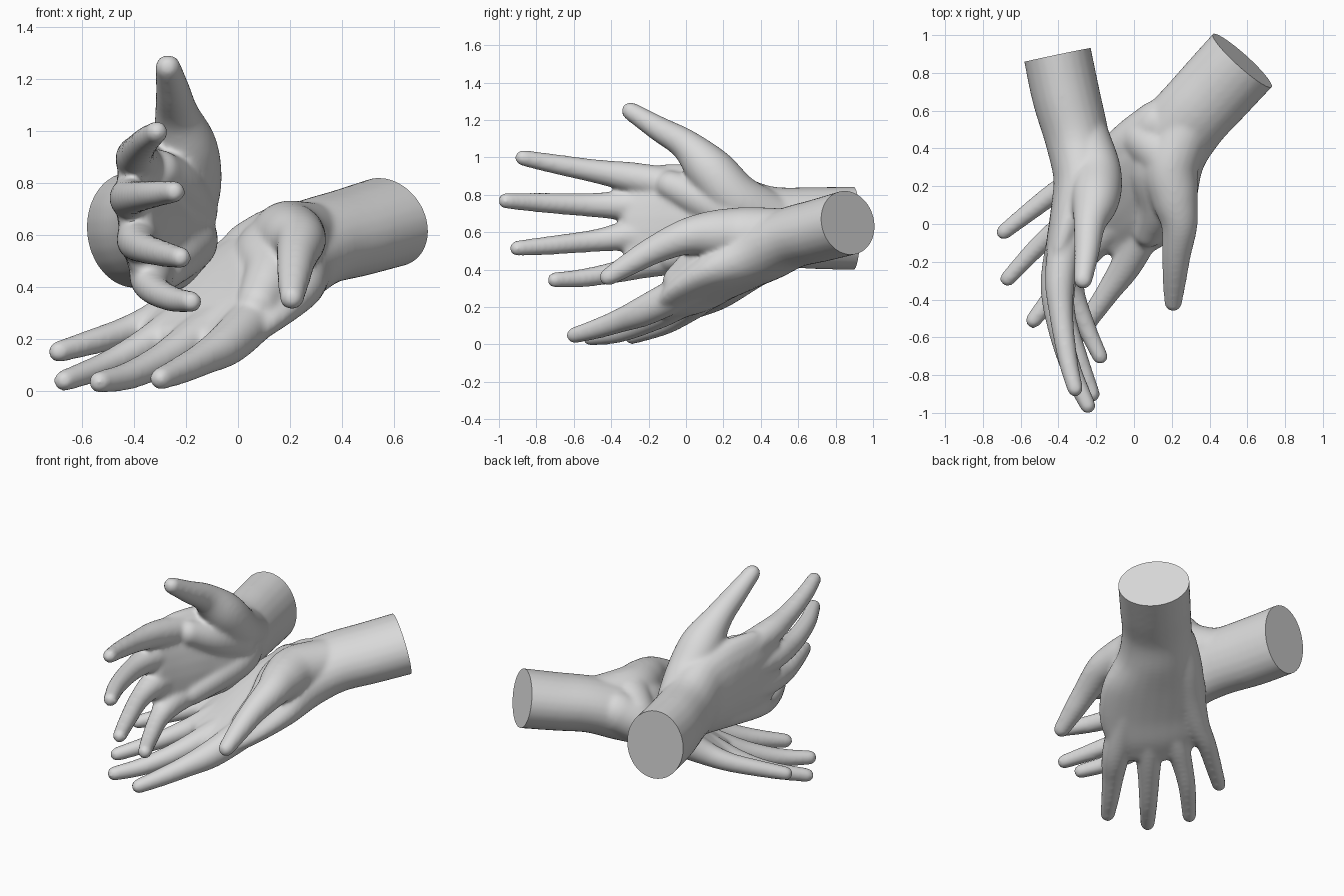
import bpy, bmesh, math
from mathutils import Vector

skin = bpy.data.materials.new("plain_grey")
skin.diffuse_color = (0.7, 0.7, 0.7, 1)


def spline(p, steps=5):
    """Catmull-Rom resampling of (x, y, z, width, thickness) stations."""
    p = [Vector(q) for q in p]
    p = [2 * p[0] - p[1]] + p + [2 * p[-1] - p[-2]]
    out = []
    for a, b, c, d in zip(p, p[1:], p[2:], p[3:]):
        for i in range(steps):
            t = i / steps
            out.append(0.5 * (2 * b + (c - a) * t + (2 * a - 5 * b + 4 * c - d) * t * t
                              + (3 * b - a - 3 * c + d) * t ** 3))
    return out + [p[-2]]


def loft(bm, stations, side, n=24):
    """Closed tube with elliptical rings and rounded ends."""
    pts = spline(stations)
    cen = [Vector(q[:3]) for q in pts]
    last = len(pts) - 1
    rings = []
    for i, q in enumerate(pts):
        tan = (cen[min(i + 1, last)] - cen[max(i - 1, 0)]).normalized()
        u = (side - tan * side.dot(tan)).normalized()
        v = tan.cross(u)
        angles = [0]
        if i == 0:
            angles = [-80, -60, -40, -20, 0]
        elif i == last:
            angles = [0, 20, 40, 60, 80]
        for deg in angles:
            k = math.cos(math.radians(deg))
            c = cen[i] + tan * q[4] * math.sin(math.radians(deg))
            rings.append([bm.verts.new(c + u * q[3] * k * math.cos(2 * math.pi * j / n)
                                       + v * q[4] * k * math.sin(2 * math.pi * j / n))
                          for j in range(n)])
    for r, s in zip(rings, rings[1:]):
        for j in range(n):
            bm.faces.new((r[j], r[(j + 1) % n], s[(j + 1) % n], s[j]))
    bm.faces.new(rings[0][::-1])
    bm.faces.new(rings[-1])


def make_hand(name, side, arm, digits, pads):
    side = Vector(side)
    bm = bmesh.new()
    # forearm and palm, run past the cut so that the stump is crisp
    end = Vector(arm[0][:3])
    out = (end - Vector(arm[1][:3])).normalized()
    loft(bm, [tuple(end + out * 0.1) + arm[0][3:]] + arm, side)
    # thumb and fingers, slightly oversize to allow for softening
    for d in digits:
        a, b = Vector(d[-2][:3]), Vector(d[-1][:3])
        tip = tuple(b + (b - a).normalized() * 0.013) + (d[-1][3],)
        loft(bm, [q[:3] + (q[3] + 0.004,) * 2 for q in d[:-1] + [tip]], side)
    # fleshy pads of the palm
    for d in pads:
        loft(bm, [q + (q[3],) for q in d], side)
    bmesh.ops.recalc_face_normals(bm, faces=bm.faces)
    me = bpy.data.meshes.new(name)
    bm.to_mesh(me)
    bm.free()
    ob = bpy.data.objects.new(name, me)
    bpy.context.collection.objects.link(ob)
    # fuse into one soft skin
    rm = ob.modifiers.new("fuse", 'REMESH')
    rm.mode = 'VOXEL'
    rm.voxel_size = 0.012
    sm = ob.modifiers.new("soften", 'SMOOTH')
    sm.factor = 0.5
    sm.iterations = 14
    dg = bpy.context.evaluated_depsgraph_get()
    fused = bpy.data.meshes.new_from_object(ob.evaluated_get(dg))
    ob.modifiers.clear()
    # flat cut at the forearm end
    bm = bmesh.new()
    bm.from_mesh(fused)
    bmesh.ops.bisect_plane(bm, geom=bm.verts[:] + bm.edges[:] + bm.faces[:],
                           plane_co=end, plane_no=out, clear_outer=True)
    bmesh.ops.holes_fill(bm, edges=[e for e in bm.edges if e.is_boundary], sides=0)
    for f in bm.faces:
        f.smooth = True
        f.material_index = 0
    bm.to_mesh(fused)
    bm.free()
    fused.set_sharp_from_angle(angle=math.radians(50))
    fused.materials.clear()
    fused.materials.append(skin)
    ob.data = fused


# upright hand: thumb up, palm facing sideways
make_hand("upright_hand", (-0.12, 0, 1), [
    (-0.405, 0.895, 0.62, 0.224, 0.18),
    (-0.36, 0.68, 0.622, 0.22, 0.18),
    (-0.30, 0.45, 0.63, 0.216, 0.17),
    (-0.265, 0.25, 0.65, 0.262, 0.162),
    (-0.312, 0.05, 0.665, 0.295, 0.13),
    (-0.365, -0.14, 0.67, 0.295, 0.1),
    (-0.39, -0.28, 0.675, 0.255, 0.072)],
    [[(-0.27, 0.45, 0.67, 0.14), (-0.205, 0.27, 0.775, 0.135), (-0.205, 0.13, 0.93, 0.125),
      (-0.235, 0.0, 1.065, 0.082), (-0.25, -0.15, 1.155, 0.063), (-0.268, -0.285, 1.24, 0.046)],
     [(-0.34, 0.05, 0.83, 0.09), (-0.39, -0.27, 0.89, 0.078), (-0.385, -0.48, 0.925, 0.06),
      (-0.35, -0.72, 0.968, 0.048), (-0.315, -0.86, 0.995, 0.039)],
     [(-0.34, 0.05, 0.72, 0.09), (-0.41, -0.28, 0.742, 0.08), (-0.405, -0.5, 0.745, 0.061),
      (-0.335, -0.76, 0.757, 0.05), (-0.25, -0.95, 0.767, 0.039)],
     [(-0.33, 0.05, 0.6, 0.09), (-0.385, -0.27, 0.585, 0.08), (-0.37, -0.48, 0.555, 0.057),
      (-0.29, -0.72, 0.53, 0.047), (-0.225, -0.89, 0.515, 0.038)],
     [(-0.30, 0.05, 0.48, 0.09), (-0.335, -0.2, 0.44, 0.08), (-0.32, -0.36, 0.39, 0.056),
      (-0.25, -0.55, 0.355, 0.046), (-0.185, -0.69, 0.345, 0.038)]],
    # heel and thumb pads
    [[(-0.28, 0.45, 0.6, 0.13), (-0.195, 0.28, 0.585, 0.12), (-0.225, 0.1, 0.53, 0.1),
      (-0.28, -0.08, 0.47, 0.08)],
     [(-0.2, 0.25, 0.7, 0.125), (-0.235, 0.08, 0.78, 0.11), (-0.3, -0.08, 0.85, 0.08)]])

# lowered hand: palm up, fingers sloping to the floor
make_hand("lowered_hand", (0.68, -0.72, -0.16), [
    (0.573, 0.865, 0.65, 0.212, 0.174),
    (0.437, 0.717, 0.61, 0.21, 0.17),
    (0.30, 0.567, 0.572, 0.208, 0.166),
    (0.18, 0.42, 0.505, 0.228, 0.17),
    (0.07, 0.27, 0.42, 0.305, 0.145),
    (-0.03, 0.13, 0.33, 0.315, 0.115),
    (-0.12, 0.03, 0.25, 0.285, 0.09),
    (-0.185, -0.05, 0.2, 0.235, 0.066)],
    [[(0.27, 0.5, 0.585, 0.14), (0.195, 0.31, 0.585, 0.145), (0.215, 0.14, 0.59, 0.122),
      (0.24, 0.0, 0.575, 0.094), (0.225, -0.16, 0.51, 0.073), (0.215, -0.29, 0.437, 0.06),
      (0.208, -0.405, 0.367, 0.044)],
     [(0.1, 0.05, 0.32, 0.09), (-0.03, -0.2, 0.19, 0.08), (-0.13, -0.35, 0.128, 0.061),
      (-0.22, -0.48, 0.082, 0.05), (-0.29, -0.585, 0.052, 0.04)],
     [(0.02, 0.12, 0.33, 0.09), (-0.16, -0.06, 0.205, 0.078), (-0.29, -0.21, 0.122, 0.061),
      (-0.42, -0.37, 0.06, 0.05), (-0.525, -0.5, 0.037, 0.039)],
     [(-0.06, 0.2, 0.36, 0.09), (-0.25, 0.08, 0.24, 0.075), (-0.38, -0.01, 0.165, 0.058),
      (-0.51, -0.12, 0.1, 0.048), (-0.66, -0.28, 0.044, 0.038)],
     [(0.13, 0.53, 0.555, 0.125), (0.0, 0.435, 0.475, 0.122), (-0.14, 0.33, 0.385, 0.1),
      (-0.29, 0.235, 0.29, 0.07), (-0.42, 0.165, 0.235, 0.054), (-0.56, 0.06, 0.19, 0.046),
      (-0.68, -0.035, 0.155, 0.038)]],
    # thumb pad and bridge at the wrist
    [[(0.15, 0.4, 0.54, 0.14), (0.12, 0.27, 0.52, 0.135), (0.13, 0.1, 0.45, 0.11),
      (0.08, -0.04, 0.34, 0.085)],
     [(0.06, 0.45, 0.53, 0.13), (0.16, 0.36, 0.575, 0.14), (0.2, 0.25, 0.58, 0.13)]])
